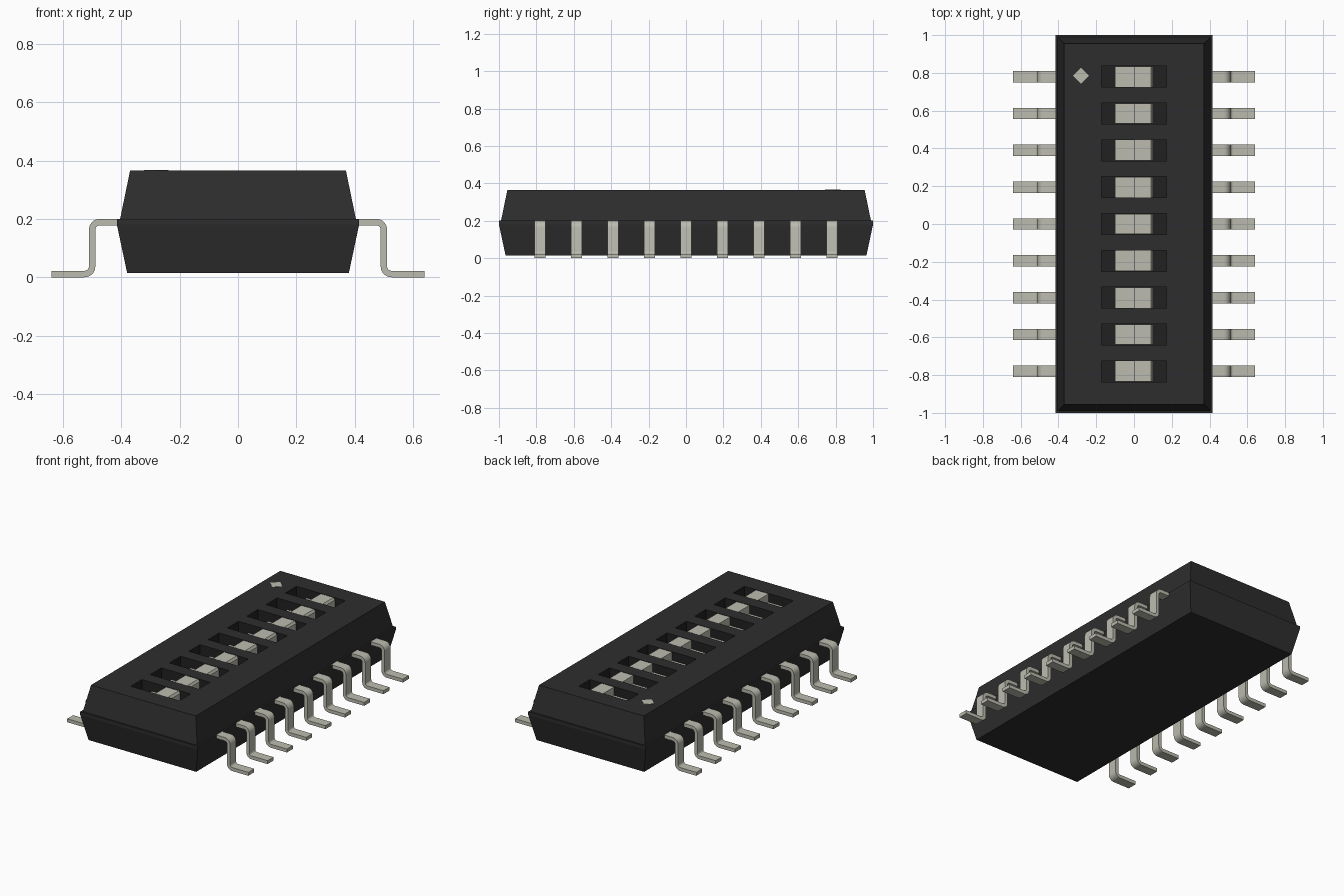
import bpy, bmesh, math
from mathutils import Matrix, Vector

cube = bpy.data.objects.get("Cube")
if cube:
    bpy.data.objects.remove(cube, do_unlink=True)


def material(name, rgb):
    m = bpy.data.materials.new(name)
    m.use_nodes = True
    m.diffuse_color = (*rgb, 1)
    m.node_tree.nodes["Principled BSDF"].inputs["Base Color"].default_value = (*rgb, 1)
    return m


BLACK = material("black plastic", (0.027, 0.027, 0.027))
RECESS = material("recess black", (0.015, 0.015, 0.015))
METAL = material("pale grey metal", (0.5, 0.5, 0.43))

PITCH = 0.195
ROWS = [PITCH * i for i in range(-4, 5)]
TOP = 0.365


def finish(bm, name, *mats):
    bmesh.ops.recalc_face_normals(bm, faces=bm.faces)
    me = bpy.data.meshes.new(name)
    bm.to_mesh(me)
    bm.free()
    for m in mats:
        me.materials.append(m)
    ob = bpy.data.objects.new(name, me)
    bpy.context.collection.objects.link(ob)
    return ob


def extrude_profile(bm, points, y, width):
    """Extrude an x-z outline along y, centred on y."""
    face = bm.faces.new([bm.verts.new((x, y - width / 2, z)) for x, z in points])
    out = bmesh.ops.extrude_face_region(bm, geom=[face])["geom"]
    verts = [v for v in out if isinstance(v, bmesh.types.BMVert)]
    bmesh.ops.translate(bm, verts=verts, vec=(0, width, 0))


# Body: tapered halves meeting at a narrow belt
bm = bmesh.new()
rings = []
for hx, hy, z in [(0.38, 0.965, 0.015), (0.415, 1, 0.18), (0.415, 1, 0.2),
                  (0.404, 0.989, 0.2), (0.37, 0.955, TOP)]:
    rings.append([bm.verts.new((sx * hx, sy * hy, z))
                  for sx, sy in ((-1, -1), (1, -1), (1, 1), (-1, 1))])
for a, b in zip(rings, rings[1:]):
    for i in range(4):
        j = (i + 1) % 4
        bm.faces.new((a[i], a[j], b[j], b[i]))
bm.faces.new(rings[0][::-1])
bm.faces.new(rings[-1])
body = finish(bm, "body", BLACK, RECESS)

# Slots cut into the top
SLOT_X, SLOT_Y, DEPTH = 0.172, 0.056, 0.1
bm = bmesh.new()
for y in ROWS:
    bmesh.ops.create_cube(bm, size=1, matrix=Matrix.Translation((0, y, TOP))
                          @ Matrix.Diagonal((2 * SLOT_X, 2 * SLOT_Y, 2 * DEPTH, 1)))
cutter = finish(bm, "slot_cutter", RECESS)
cutter.hide_render = True
mod = body.modifiers.new("slots", "BOOLEAN")
mod.operation = "DIFFERENCE"
mod.solver = "EXACT"
mod.object = cutter
bpy.context.view_layer.objects.active = body
bpy.ops.object.modifier_apply(modifier=mod.name)
bpy.data.objects.remove(cutter, do_unlink=True)
for p in body.data.polygons:
    c = p.center
    inside = abs(c.x) < SLOT_X + 0.01 and TOP - DEPTH - 0.01 < c.z < TOP - 0.001 and abs(c.y) < 0.9
    p.material_index = 1 if inside else 0

# Rocker levers: raised on one half, sunk on the other
bm = bmesh.new()
low, floor = TOP - 0.055, TOP - DEPTH - 0.005
for y in ROWS:
    extrude_profile(bm, [(-0.1, floor), (0.1, floor), (0.1, TOP - 0.015), (0.09, TOP - 0.001),
                         (0, TOP - 0.001), (0, low), (-0.1, low)], y, 0.108)
finish(bm, "switch_levers", METAL)

# Pin one marker
bm = bmesh.new()
bmesh.ops.create_cone(bm, cap_ends=True, segments=4, radius1=0.042, radius2=0.042, depth=0.004,
                      matrix=Matrix.Translation((-0.28, 0.785, TOP)))
finish(bm, "pin_one_marker", METAL)


# Gull-wing pins: strip outline with rounded bends
def arc(cx, cz, r, start, end, steps=5):
    return [(cx + r * math.cos(math.radians(start + (end - start) * i / steps)),
             cz + r * math.sin(math.radians(start + (end - start) * i / steps)))
            for i in range(steps + 1)]


T, R_IN = 0.022, 0.015
R_OUT = R_IN + T
upper = (0.511 - R_OUT, 0.2 - R_OUT)
lower = (0.489 + R_OUT, R_OUT)
outline = ([(0.36, 0.2)] + arc(*upper, R_OUT, 90, 0) + arc(*lower, R_IN, 180, 270)
           + [(0.64, T), (0.64, 0)] + arc(*lower, R_OUT, 270, 180)
           + arc(*upper, R_IN, 0, 90) + [(0.36, 0.2 - T)])
for side, label in ((1, "left"), (-1, "right")):
    bm = bmesh.new()
    for y in ROWS:
        extrude_profile(bm, [(side * x, z) for x, z in outline], y, 0.06)
    pins = finish(bm, label + "_pins", METAL)
    bpy.ops.object.select_all(action="DESELECT")
    pins.select_set(True)
    bpy.context.view_layer.objects.active = pins
    bpy.ops.object.shade_smooth_by_angle(angle=math.radians(35))
